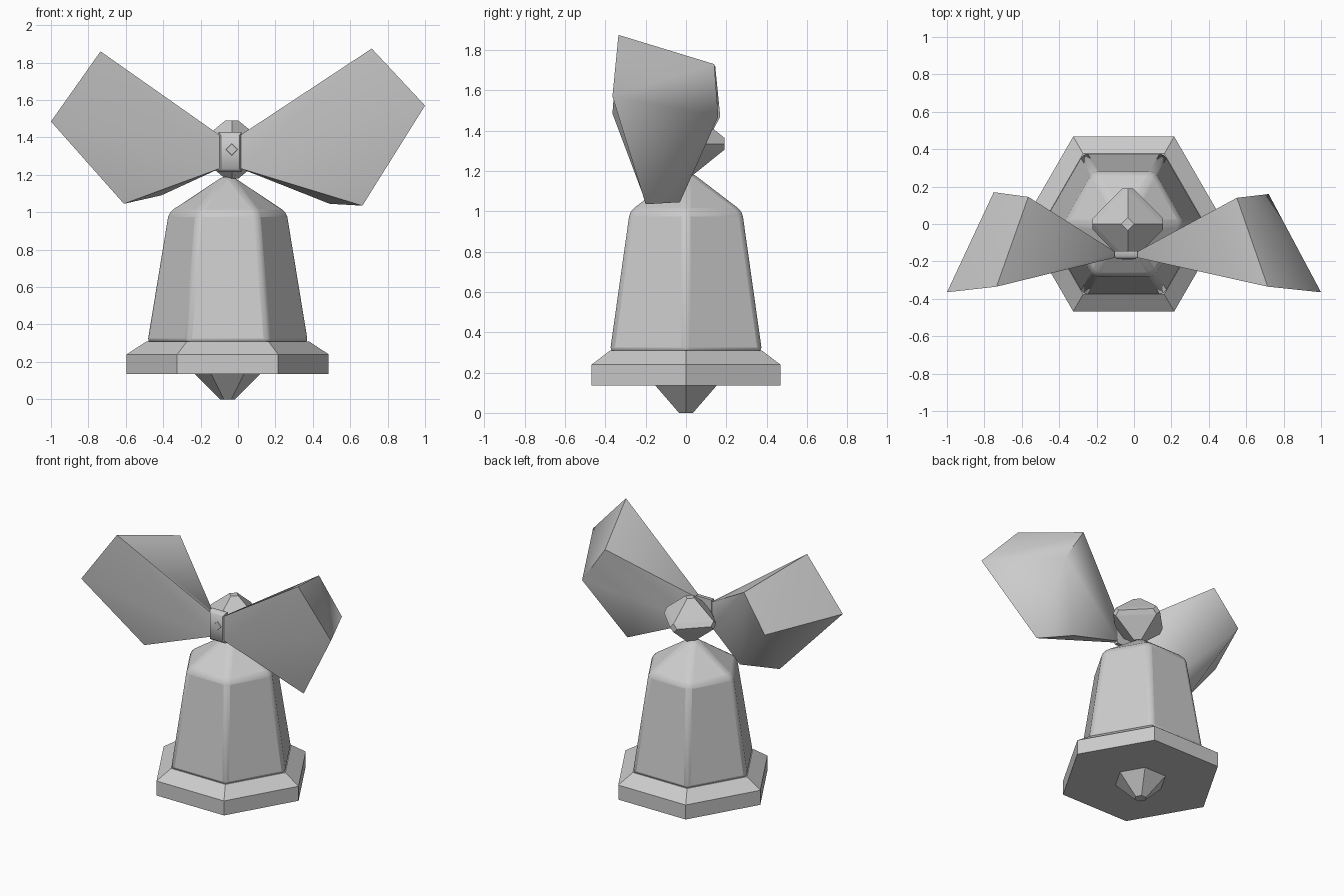
import bpy, bmesh, math
from itertools import product

cube = bpy.data.objects.get("Cube")
if cube:
    bpy.data.objects.remove(cube, do_unlink=True)

grey = bpy.data.materials.new("plain_grey")
grey.use_nodes = True
colour = (0.6, 0.6, 0.6, 1)
grey.diffuse_color = colour
grey.node_tree.nodes["Principled BSDF"].inputs["Base Color"].default_value = colour

BELL_X = -0.055


def finish(name, bm, smooth=None, bevel=None):
    bmesh.ops.recalc_face_normals(bm, faces=bm.faces)
    mesh = bpy.data.meshes.new(name)
    bm.to_mesh(mesh)
    bm.free()
    mesh.materials.append(grey)
    ob = bpy.data.objects.new(name, mesh)
    bpy.context.collection.objects.link(ob)
    if bevel:
        mod = ob.modifiers.new("soft_edges", 'BEVEL')
        mod.width = bevel
        mod.segments = 2
        mod.limit_method = 'ANGLE'
        mod.angle_limit = math.radians(35)
    if smooth:
        bpy.ops.object.select_all(action='DESELECT')
        ob.select_set(True)
        bpy.context.view_layer.objects.active = ob
        bpy.ops.object.shade_smooth_by_angle(angle=math.radians(smooth))
    return ob


def hex_lathe(name, profile, **style):
    """Six-sided turned solid from (radius, height) pairs, listed bottom to top."""
    bm = bmesh.new()
    rings = []
    for r, z in profile:
        rings.append([bm.verts.new((BELL_X + r * math.cos(i * math.pi / 3),
                                    r * math.sin(i * math.pi / 3), z)) for i in range(6)])
    for low, high in zip(rings, rings[1:]):
        for i in range(6):
            j = (i + 1) % 6
            bm.faces.new((low[i], low[j], high[j], high[i]))
    bm.faces.new(rings[0][::-1])
    bm.faces.new(rings[-1])
    return finish(name, bm, **style)


def hull(name, points, **style):
    bm = bmesh.new()
    for p in points:
        bm.verts.new(p)
    res = bmesh.ops.convex_hull(bm, input=bm.verts)
    loose = [v for v in res["geom_interior"] if isinstance(v, bmesh.types.BMVert)]
    bmesh.ops.delete(bm, geom=loose, context='VERTS')
    bmesh.ops.dissolve_limit(bm, angle_limit=0.01, verts=bm.verts, edges=bm.edges)
    return finish(name, bm, **style)


# Bell
hex_lathe("clapper", [(0.04, 0), (0.175, 0.135), (0.175, 0.15)])
hex_lathe("bell_rim", [(0.54, 0.135), (0.54, 0.24), (0.434, 0.31)])
hex_lathe("bell_body", [(0.436, 0.3), (0.322, 1.0), (0.035, 1.19)], bevel=0.025, smooth=35)

# Hanging bead: octahedron with its tips cut off
bead = []
for s, t in product((-1, 1), repeat=2):
    for a, b, c in ((0.188, 0.03, 0), (0.188, 0, 0.03), (0.03, 0.19, 0),
                    (0, 0.19, 0.03), (0.035, 0, 0.155), (0, 0.035, 0.155)):
        u = [a, b, c]
        signs = iter((s, t))
        u = [v * next(signs) if v else 0 for v in u]
        bead.append((-0.033 + u[0], u[1], 1.335 + u[2]))
hull("bead", bead)

# Bow knot: rounded block
hull("bow_knot", [(-0.042 + sx * x, y, 1.322 + sz * z)
                  for sx, sz in product((-1, 1), repeat=2)
                  for x, y, z in ((0.05, -0.188, 0.09), (0.062, -0.172, 0.108),
                                  (0.062, -0.145, 0.108))], smooth=50)

# Bow loops: outer corners running top, tip, bottom, then round the back
loops = {
    "left_bow_loop": (0.01, [(0.715, -0.335, 1.875), (1.0, -0.365, 1.57),
                             (0.665, -0.2, 1.035), (0.49, -0.03, 1.045),
                             (0.72, 0.16, 1.47), (0.55, 0.14, 1.73)]),
    "right_bow_loop": (-0.095, [(-0.735, -0.335, 1.86), (-1.0, -0.365, 1.485),
                                (-0.61, -0.2, 1.045), (-0.41, -0.03, 1.09),
                                (-0.75, 0.17, 1.47), (-0.565, 0.145, 1.72)]),
}
for name, (x, corners) in loops.items():
    root = [(x, y, z) for y in (-0.178, -0.152) for z in (1.235, 1.41)]
    hull(name, root + corners, smooth=60)
